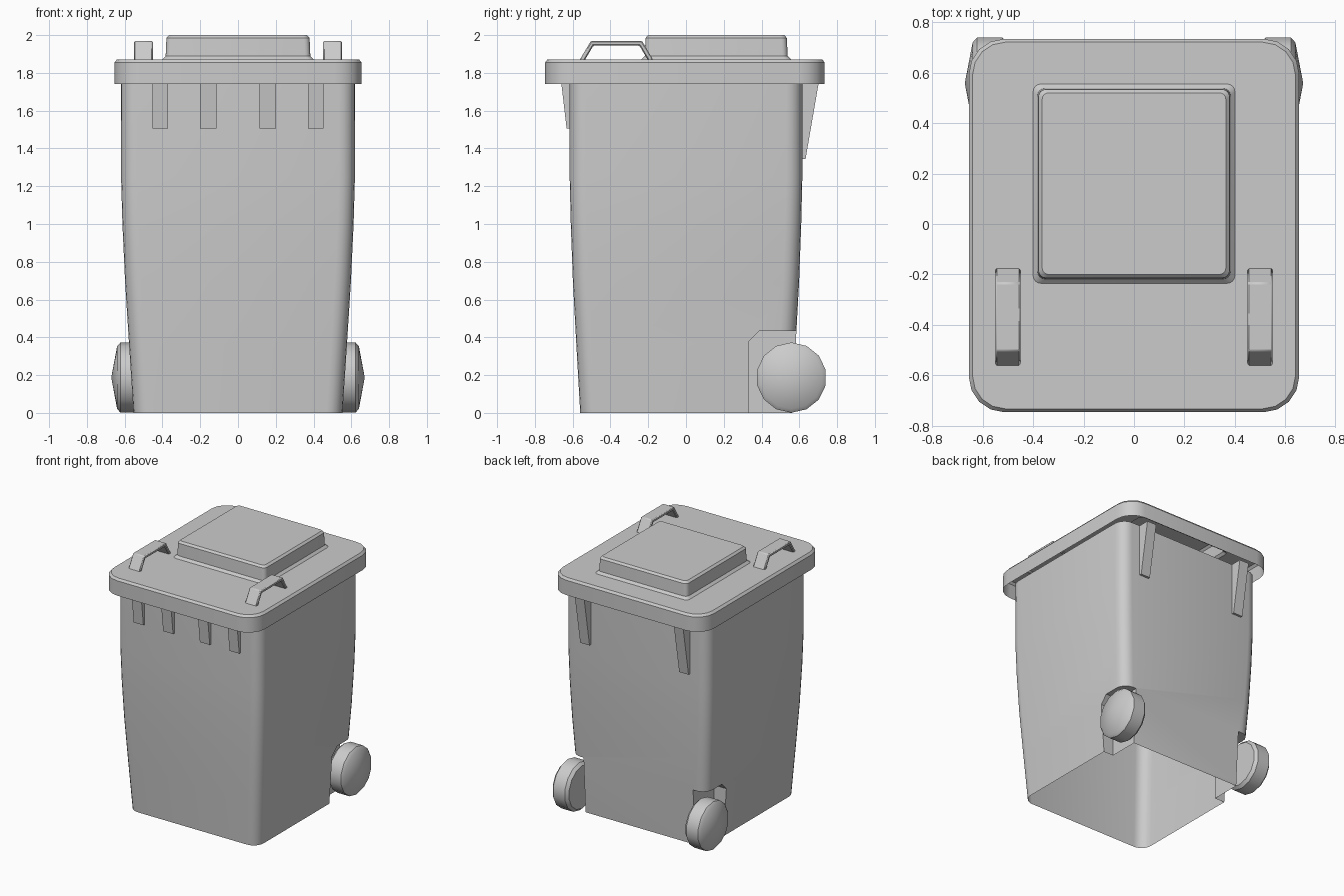
import bpy, bmesh, math

if "Cube" in bpy.data.objects:
    bpy.data.objects.remove(bpy.data.objects["Cube"])


def finish(bm, name, angle=30):
    bmesh.ops.recalc_face_normals(bm, faces=bm.faces)
    me = bpy.data.meshes.new(name)
    bm.to_mesh(me)
    bm.free()
    me.shade_smooth()
    me.set_sharp_from_angle(angle=math.radians(angle))
    ob = bpy.data.objects.new(name, me)
    bpy.context.collection.objects.link(ob)
    return ob


def rounded(bm, hx, hy, cy, z, r, seg=4):
    """Ring of vertices around a rounded rectangle."""
    ring = []
    for i, (sx, sy) in enumerate([(1, 1), (-1, 1), (-1, -1), (1, -1)]):
        for k in range(seg + 1):
            a = math.pi / 2 * (i + k / seg)
            ring.append(bm.verts.new((sx * (hx - r) + r * math.cos(a),
                                      cy + sy * (hy - r) + r * math.sin(a), z)))
    return ring


def loft(bm, rings, cap_start=False, cap_end=False):
    for a, b in zip(rings, rings[1:]):
        n = len(a)
        for i in range(n):
            j = (i + 1) % n
            bm.faces.new((a[i], a[j], b[j], b[i]))
    if cap_start:
        bm.faces.new(rings[0])
    if cap_end:
        bm.faces.new(rings[-1])


def prism(name, profile, x0, x1):
    """Side profile (y, z) extruded along x."""
    bm = bmesh.new()
    rings = [[bm.verts.new((x, y, z)) for y, z in profile] for x in (x0, x1)]
    loft(bm, rings, True, True)
    return finish(bm, name)


# Body: tapered tub, wheel notches cut from the back corners
bm = bmesh.new()
sections = [(0, .553, .56), (.35, .576, .58), (.7, .598, .599),
            (1.0, .612, .61), (1.25, .619, .616), (1.745, .62, .616)]
loft(bm, [rounded(bm, hx, hy, 0, z, .085, 5) for z, hx, hy in sections], True, True)
body = finish(bm, "body")
notch = [(.33, -.1), (.33, .375), (.388, .433), (.8, .433), (.8, -.1)]
for s in (-1, 1):
    cutter = prism("notch_cutter", notch, s * .47, s * .8)
    cutter.hide_render = True
    cutter.hide_viewport = False
    mod = body.modifiers.new("notch", 'BOOLEAN')
    mod.operation = 'DIFFERENCE'
    mod.solver = 'EXACT'
    mod.object = cutter
dg = bpy.context.evaluated_depsgraph_get()
bm = bmesh.new()
bm.from_mesh(body.evaluated_get(dg).to_mesh())
body.modifiers.clear()
for ob in [o for o in bpy.data.objects if o.name.startswith("notch_cutter")]:
    bpy.data.objects.remove(ob)
# The tub is an open shell at top and bottom
caps = [f for f in bm.faces if abs(f.normal.z) > .99
        and not .01 < f.calc_center_median().z < 1.74]
bmesh.ops.delete(bm, geom=caps, context='FACES')
bm.to_mesh(body.data)
bm.free()
body.data.set_sharp_from_angle(angle=math.radians(30))

# Lid: open shell with rim and raised panel
bm = bmesh.new()
lid = [(.655, .74, -.006, 1.74, .14), (.655, .74, -.006, 1.855, .14),
       (.64, .727, -.006, 1.872, .13),
       (.40, .395, .16, 1.872, .03), (.383, .378, .16, 1.89, .03),
       (.379, .374, .16, 1.985, .03), (.364, .36, .16, 2.0, .025)]
loft(bm, [rounded(bm, *p) for p in lid], cap_end=True)
finish(bm, "lid", 25)

# Lid handles
grip = [(-.565, 1.865), (-.503, 1.97), (-.233, 1.97), (-.172, 1.865),
        (-.20, 1.865), (-.247, 1.945), (-.49, 1.945), (-.537, 1.865)]
for s in (-1, 1):
    h = prism("lid_handle", grip, s * .451, s * .55)
    bev = h.modifiers.new("soften", 'BEVEL')
    bev.width = .006
    bev.segments = 1

# Ribs under the rim, front and back
front_rib = [(-.60, 1.745), (-.66, 1.745), (-.632, 1.505), (-.60, 1.505)]
back_rib = [(.60, 1.745), (.702, 1.745), (.633, 1.345), (.60, 1.345)]
for s in (-1, 1):
    prism("front_rib_inner", front_rib, s * .115, s * .20)
    prism("front_rib_outer", front_rib, s * .37, s * .453)
    prism("back_rib", back_rib, s * .385, s * .465)

# Wheels: 14-sided, lathed profile (x, radius) with domed hub
wheel = [(.50, .165), (.522, .186), (.622, .186), (.64, .166)]
N = 14
for s in (-1, 1):
    bm = bmesh.new()
    rings = [[bm.verts.new((s * x, .558 + r * math.sin(2 * math.pi * k / N),
                            .187 + r * math.cos(2 * math.pi * k / N)))
              for k in range(N)] for x, r in wheel]
    loft(bm, rings, cap_start=True)
    hub = bm.verts.new((s * .671, .558, .187))
    for k in range(N):
        bm.faces.new((rings[-1][k], rings[-1][(k + 1) % N], hub))
    finish(bm, "wheel", 40)
